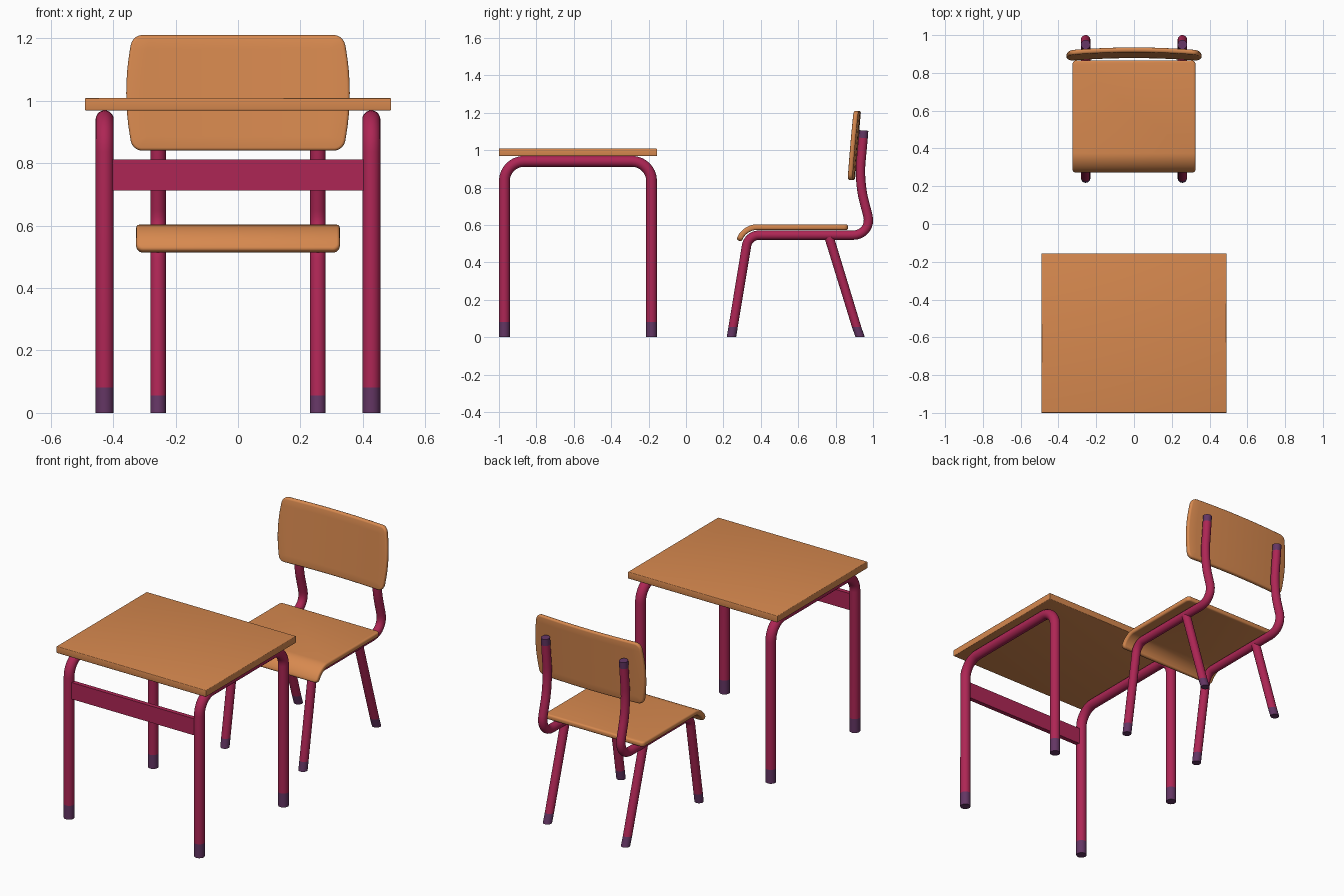
import bpy, bmesh, math
from mathutils import Vector

if "Cube" in bpy.data.objects:
    bpy.data.objects.remove(bpy.data.objects["Cube"])


def material(name, rgb):
    m = bpy.data.materials.new(name)
    m.diffuse_color = (*rgb, 1)
    m.use_nodes = True
    m.node_tree.nodes["Principled BSDF"].inputs["Base Color"].default_value = m.diffuse_color
    return m


WOOD = material("warm wood", (0.68, 0.25, 0.078))
PINK = material("raspberry metal", (0.42, 0.019, 0.09))
PURPLE = material("purple plastic", (0.125, 0.036, 0.125))


def finish(bm, name, mats):
    bmesh.ops.recalc_face_normals(bm, faces=bm.faces)
    me = bpy.data.meshes.new(name)
    bm.to_mesh(me)
    bm.free()
    for m in mats:
        me.materials.append(m)
    ob = bpy.data.objects.new(name, me)
    bpy.context.collection.objects.link(ob)
    bpy.ops.object.select_all(action='DESELECT')
    ob.select_set(True)
    bpy.context.view_layer.objects.active = ob
    bpy.ops.object.shade_smooth_by_angle(angle=math.radians(40))
    return ob


def fillet(points, radii, steps=8):
    """Round the inner corners of a 2D path; radii are tangent lengths."""
    pts = [Vector(p) for p in points]
    out = [pts[0]]
    for i in range(1, len(pts) - 1):
        p, d = pts[i], radii[i - 1]
        if d == 0:
            out.append(p)
            continue
        a = p + (pts[i - 1] - p).normalized() * d
        b = p + (pts[i + 1] - p).normalized() * d
        ha, hb = a.lerp(p, 0.55), b.lerp(p, 0.55)
        for k in range(steps + 1):
            t = k / steps
            s = 1 - t
            out.append(a * s**3 + ha * 3 * s * s * t + hb * 3 * s * t * t + b * t**3)
    return out + [pts[-1]]


def tube(name, x, path, r, cap_low, cap_high=9.0, sides=20):
    """Round tube along a (y, z) path, with purple end caps by height."""
    bm = bmesh.new()
    rings = []
    for i, p in enumerate(path):
        t = Vector((0, 0))
        if i > 0:
            t += (p - path[i - 1]).normalized()
        if i < len(path) - 1:
            t += (path[i + 1] - p).normalized()
        t.normalize()
        n = Vector((t.y, -t.x))
        if p.y < 0.1:  # feet sit flat on the floor
            n = Vector((math.copysign(1, t.y), 0))
        ring = []
        for k in range(sides):
            a = math.tau * k / sides
            q = p + n * (r * math.sin(a))
            ring.append(bm.verts.new((x + r * math.cos(a), q.x, q.y)))
        rings.append(ring)
    for a, b in zip(rings, rings[1:]):
        for k in range(sides):
            j = (k + 1) % sides
            bm.faces.new((a[k], a[j], b[j], b[k]))
    bm.faces.new(rings[0])
    bm.faces.new(rings[-1])
    for f in bm.faces:
        z = f.calc_center_median().z
        f.material_index = int(z < cap_low or z > cap_high)
    return finish(bm, name, [PINK, PURPLE])


def slab(sx, sy, sz, corner, rim, cuts_x=(), cuts_y=()):
    """Flat board with rounded corners and rim, sliced so it can be bent."""
    bm = bmesh.new()
    bmesh.ops.create_cube(bm, size=1)
    bmesh.ops.scale(bm, vec=(sx, sy, sz), verts=bm.verts)
    if corner:
        es = [e for e in bm.edges if abs(e.verts[0].co.z - e.verts[1].co.z) > sz / 2]
        bmesh.ops.bevel(bm, geom=es, offset=corner, segments=5, profile=0.5, affect='EDGES')
    es = [e for e in bm.edges if abs(e.verts[0].co.z - e.verts[1].co.z) < sz / 2]
    bmesh.ops.bevel(bm, geom=es, offset=rim, segments=3, profile=0.5, affect='EDGES')
    for axis, cuts in ((Vector((1, 0, 0)), cuts_x), (Vector((0, 1, 0)), cuts_y)):
        for c in cuts:
            bmesh.ops.bisect_plane(bm, geom=bm.verts[:] + bm.edges[:] + bm.faces[:],
                                   plane_co=axis * c, plane_no=axis)
    return bm


# Table top
bm = slab(0.98, 0.845, 0.041, 0, 0.005)
bmesh.ops.translate(bm, vec=(0, -0.5775, 0.9885), verts=bm.verts)
finish(bm, "table_top", [WOOD])

# Crossbar between the front table legs
bm = bmesh.new()
bmesh.ops.create_cube(bm, size=1)
bmesh.ops.scale(bm, vec=(0.82, 0.026, 0.098), verts=bm.verts)
bmesh.ops.translate(bm, vec=(0, -0.971, 0.762), verts=bm.verts)
finish(bm, "table_crossbar", [PINK])

# Bent tube frames, one pair per side
table_path = fillet([(-0.971, 0), (-0.971, 0.082), (-0.971, 0.94), (-0.184, 0.94),
                     (-0.184, 0.082), (-0.184, 0)], [0, 0.105, 0.105, 0])
chair_path = fillet([(0.243, 0), (0.252, 0.055), (0.333, 0.545), (1.0, 0.545),
                     (0.925, 0.83), (0.947, 1.065), (0.95, 1.105)],
                    [0, 0.055, 0.11, 0.1, 0])
rear_path = [Vector(p) for p in ((0.931, 0), (0.912, 0.055), (0.765, 0.535))]
for side, s in (("left", -1), ("right", 1)):
    tube(side + "_table_leg_frame", s * 0.427, table_path, 0.029, 0.08)
    tube(side + "_chair_frame", s * 0.256, chair_path, 0.025, 0.054, 1.066)
    tube(side + "_chair_rear_leg", s * 0.256, rear_path, 0.025, 0.054)

# Seat: board bent along a side profile with a rolled front lip
profile = fillet([(0.283, 0.516), (0.315, 0.588), (0.866, 0.588)], [0.06])
dist = [0.0]
for a, b in zip(profile, profile[1:]):
    dist.append(dist[-1] + (b - a).length)
length = dist[-1]
bm = slab(0.652, length, 0.03, 0.022, 0.01, cuts_y=[d - length / 2 for d in dist[1:-1]])
for v in bm.verts:
    d = v.co.y + length / 2
    i = max(k for k in range(len(dist) - 1) if dist[k] <= d + 1e-5 or k == 0)
    p, q = profile[i], profile[i + 1]
    t = (q - p).normalized()
    c = p + t * (d - dist[i])
    # average the direction at bend joints
    if 0 < i and abs(d - dist[i]) < 1e-4:
        t = (t + (p - profile[i - 1]).normalized()).normalized()
    v.co = (v.co.x, c.x - t.y * v.co.z, c.y + t.x * v.co.z)
finish(bm, "seat", [WOOD])

# Backrest: bowed sides, gentle hollow, leaning back
bm = slab(0.716, 0.37, 0.026, 0.03, 0.01,
          cuts_x=[i * 0.06 for i in range(-5, 6)], cuts_y=[i * 0.035 for i in range(-4, 5)])
for v in bm.verts:
    x, y, z = v.co
    h = y / 0.185
    x *= (0.337 + 0.021 * (1 - h * h)) / 0.358
    v.co = (x, 0.9065 + 0.016 * h - z - 0.016 * (x / 0.358) ** 2, 1.025 + y)
finish(bm, "backrest", [WOOD])
